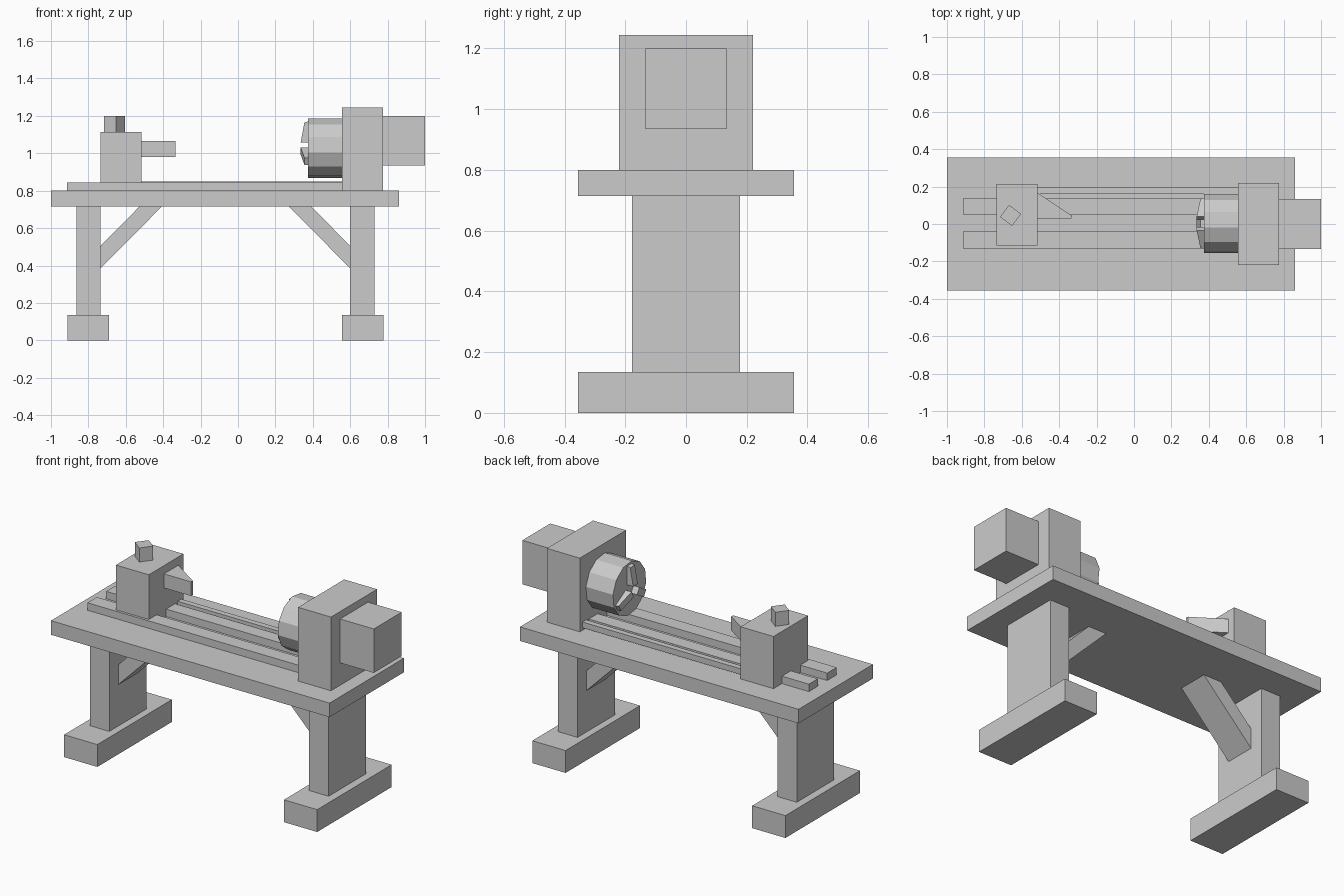
import bpy
import bmesh
from math import radians, pi
from mathutils import Matrix, Vector

cube = bpy.data.objects.get("Cube")
if cube:
    bpy.data.objects.remove(cube, do_unlink=True)

grey = bpy.data.materials.new("plain_grey")
grey.use_nodes = True
grey.diffuse_color = (0.6, 0.6, 0.6, 1)
grey.node_tree.nodes["Principled BSDF"].inputs["Base Color"].default_value = (0.6, 0.6, 0.6, 1)


def finish(name, bm):
    bmesh.ops.recalc_face_normals(bm, faces=bm.faces)
    mesh = bpy.data.meshes.new(name)
    bm.to_mesh(mesh)
    bm.free()
    mesh.materials.append(grey)
    obj = bpy.data.objects.new(name, mesh)
    bpy.context.collection.objects.link(obj)
    return obj


def box(name, xs, ys, zs, turn=0):
    """Box between the given limits, optionally turned about its own z axis."""
    bm = bmesh.new()
    spans = (xs, ys, zs)
    centre = Matrix.Translation([sum(s) / 2 for s in spans])
    size = Matrix.Diagonal([s[1] - s[0] for s in spans] + [1])
    bmesh.ops.create_cube(bm, size=1, matrix=centre @ Matrix.Rotation(turn, 4, "Z") @ size)
    return finish(name, bm)


def prism(name, points, offset, matrix=Matrix()):
    """Extrude a flat outline of 3D points along an offset."""
    bm = bmesh.new()
    face = bm.faces.new([bm.verts.new(p) for p in points])
    ext = bmesh.ops.extrude_face_region(bm, geom=[face], use_keep_orig=True)
    moved = [v for v in ext["geom"] if isinstance(v, bmesh.types.BMVert)]
    bmesh.ops.translate(bm, verts=moved, vec=Vector(offset))
    bmesh.ops.transform(bm, matrix=matrix, verts=bm.verts)
    return finish(name, bm)


# Bench: top, legs, feet and diagonal braces
box("table_top", (-1, 0.86), (-0.355, 0.355), (0.715, 0.80))
for side, s in (("right", -1), ("left", 1)):
    mid = -0.0675  # the bench is symmetric about this x

    def at(d):
        return mid + s * d

    box(side + "_leg", sorted((at(0.667), at(0.797))), (-0.178, 0.178), (0.135, 0.715))
    box(side + "_foot", sorted((at(0.623), at(0.845))), (-0.355, 0.355), (0, 0.135))
    outline = [(at(0.667), 0.385), (at(0.667), 0.505), (at(0.46), 0.715), (at(0.34), 0.715)]
    prism(side + "_brace", [(x, -0.093, z) for x, z in outline], (0, 0.186, 0))

# Bed rails and the feed bar behind them
box("front_rail", (-0.915, 0.555), (-0.13, -0.04), (0.80, 0.845))
box("back_rail", (-0.915, 0.555), (0.05, 0.135), (0.80, 0.845))
box("feed_bar", (-0.515, 0.555), (0.16, 0.195), (0.815, 0.85))

# Tailstock with its clamp knob and pointed centre
box("tailstock", (-0.735, -0.515), (-0.115, 0.215), (0.80, 1.115))
box("clamp_knob", (-0.70, -0.62), (0.006, 0.086), (1.115, 1.20), radians(53))
outline = [(-0.515, 0.03), (-0.335, 0.03), (-0.335, 0.047), (-0.515, 0.167)]
prism("tailstock_centre", [(x, y, 0.98) for x, y in outline], (0, 0, 0.085))

# Headstock and motor
box("headstock", (0.555, 0.775), (-0.22, 0.22), (0.80, 1.245))
box("motor", (0.775, 1.0), (-0.133, 0.133), (0.935, 1.20))

# Chuck: twelve-sided drum with three sloping jaws
axis = Matrix.Translation((0, 0.003, 1.027))
bm = bmesh.new()
place = axis @ Matrix.Translation((0.465, 0, 0)) @ Matrix.Rotation(pi / 2, 4, "Y")
bmesh.ops.create_cone(bm, cap_ends=True, segments=12, radius1=0.16, radius2=0.16, depth=0.18,
                      matrix=place @ Matrix.Rotation(radians(8), 4, "Z"))
finish("chuck", bm)
jaw = [(0.38, 0.03), (0.335, 0.03), (0.355, 0.138), (0.38, 0.145)]
for i in range(3):
    prism("chuck_jaw_%d" % (i + 1), [(x, -0.022, r) for x, r in jaw], (0, 0.044, 0),
          axis @ Matrix.Rotation(i * 2 * pi / 3, 4, "X"))
